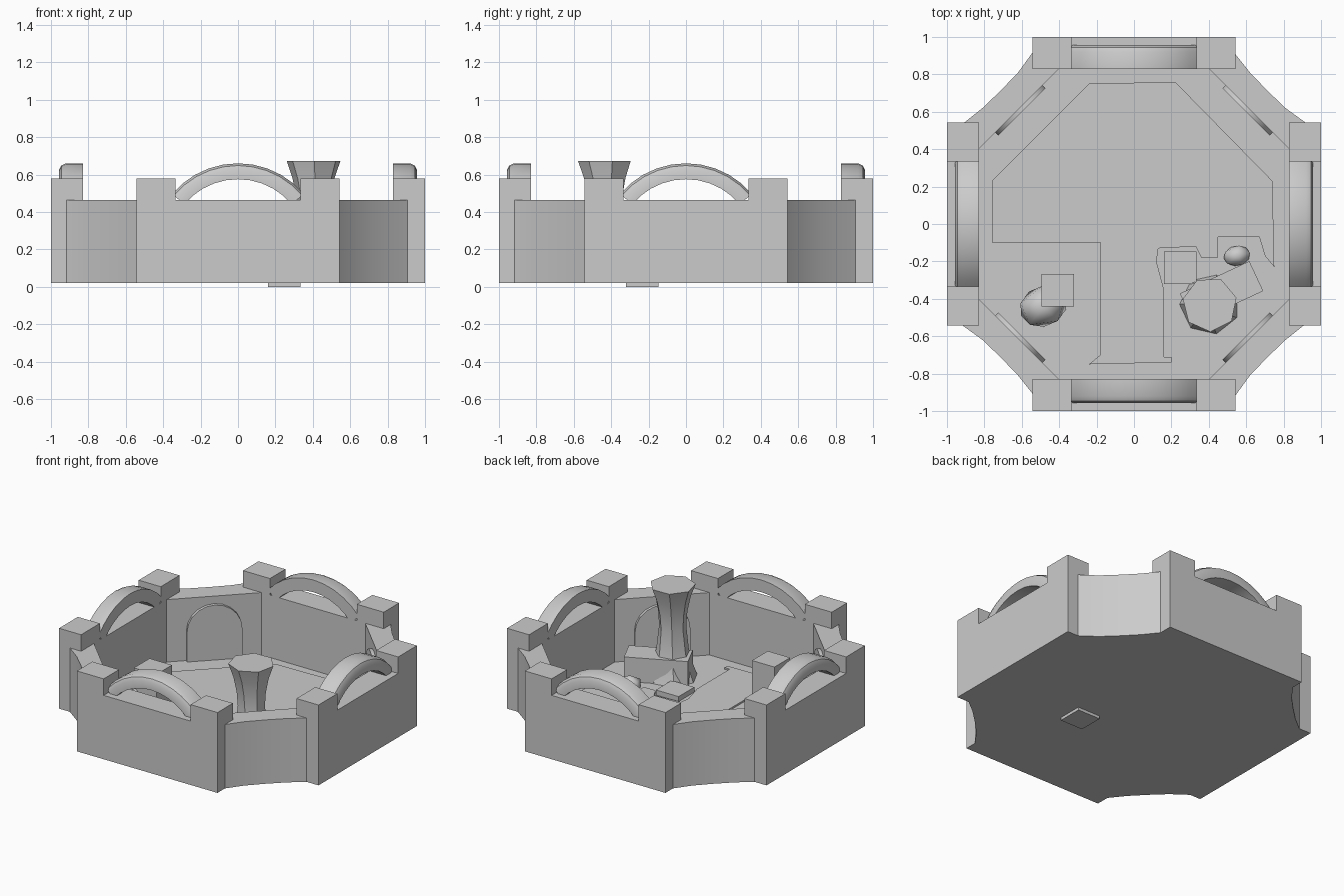
import bpy, bmesh, math
from mathutils import Matrix, Vector

cube = bpy.data.objects.get("Cube")
if cube:
    bpy.data.objects.remove(cube, do_unlink=True)

stone = bpy.data.materials.new("grey_stone")
stone.use_nodes = True
GREY = (0.6, 0.6, 0.6, 1)
stone.diffuse_color = GREY
stone.node_tree.nodes["Principled BSDF"].inputs["Base Color"].default_value = GREY


def finish(name, bm, matrix=None, smooth=None):
    """Turn a bmesh into a named object."""
    if matrix is not None:
        bm.transform(matrix)
    bmesh.ops.recalc_face_normals(bm, faces=bm.faces)
    me = bpy.data.meshes.new(name)
    bm.to_mesh(me)
    bm.free()
    me.materials.append(stone)
    ob = bpy.data.objects.new(name, me)
    bpy.context.collection.objects.link(ob)
    if smooth:
        bpy.ops.object.select_all(action="DESELECT")
        ob.select_set(True)
        bpy.context.view_layer.objects.active = ob
        bpy.ops.object.shade_smooth_by_angle(angle=math.radians(smooth))
    return ob


def prism(name, outline, z0, z1, matrix=None, smooth=None):
    """Extrude a flat outline from z0 to z1."""
    bm = bmesh.new()
    face = bm.faces.new([bm.verts.new((x, y, z0)) for x, y in outline])
    top = bmesh.ops.extrude_face_region(bm, geom=[face])
    verts = [v for v in top["geom"] if isinstance(v, bmesh.types.BMVert)]
    bmesh.ops.translate(bm, verts=verts, vec=(0, 0, z1 - z0))
    return finish(name, bm, matrix, smooth)


def rect(x0, x1, y0, y1):
    return [(x0, y0), (x1, y0), (x1, y1), (x0, y1)]


def loft(name, rings, cap=True, matrix=None, smooth=None):
    """Skin a list of equal rings of points."""
    bm = bmesh.new()
    rows = [[bm.verts.new(p) for p in ring] for ring in rings]
    n = len(rows[0])
    for a, b in zip(rows, rows[1:]):
        for i in range(n):
            j = (i + 1) % n
            bm.faces.new((a[i], a[j], b[j], b[i]))
    if cap:
        bm.faces.new(rows[0])
        bm.faces.new(rows[-1])
    return finish(name, bm, matrix, smooth)


BASE, WALL, PILLAR = 0.02, 0.465, 0.58
SIDES = ["back", "left", "front", "right"]

# Floor slab
corner = [(0.88, 0.54), (0.54, 0.88)]
floor = []
for k in range(4):
    turn = Matrix.Rotation(k * math.pi / 2, 2)
    floor += [tuple(turn @ Vector(p)) for p in corner]
prism("floor", floor, BASE, 0.03)

# Raised paving with an irregular edge
paving = [(-0.24, 0.75), (-0.76, 0.23), (-0.76, -0.1), (-0.18, -0.1), (-0.18, -0.7),
          (-0.24, -0.75), (0.2, -0.74), (0.2, -0.71), (0.16, -0.71), (0.16, -0.35),
          (0.12, -0.2), (0.13, -0.13), (0.33, -0.12), (0.36, -0.18), (0.45, -0.18),
          (0.45, -0.07), (0.67, -0.07), (0.7, -0.17), (0.75, -0.23), (0.74, 0.23),
          (0.22, 0.76)]
prism("paving", paving, 0.025, 0.042)

# Rounded cross-section of the arches: inset from outer radius, depth
R_OUT, R_IN, ARCH_Z = 0.46, 0.375, 0.2
section = [(R_OUT, 0.83), (R_OUT, 0.92), (R_OUT - 0.012, 0.945),
           (R_OUT - 0.035, 0.957), (R_IN, 0.957), (R_IN, 0.83)]

for k, side in enumerate(SIDES):
    turn = Matrix.Rotation(k * math.pi / 2, 4, "Z")

    # Straight wall with its two pillars
    prism(side + "_wall", rect(-0.34, 0.34, 0.83, 1), BASE, WALL, turn)
    for s, end in ((-1, "a"), (1, "b")):
        prism(f"{side}_pillar_{end}", rect(s * 0.335, s * 0.542, 0.83, 1),
              BASE, PILLAR, turn)

    # Arch over the wall
    rings = []
    for i in range(11):
        t = math.radians(-50 + 10 * i)
        rings.append([(r * math.sin(t), d, ARCH_Z + r * math.cos(t)) for r, d in section])
    loft(side + "_arch", rings, True, turn, 35)

    # Corner wall with a hollow outer face
    prism(side + "_corner_wall",
          [(0.4, 0.83), (0.54, 0.83), (0.54, 0.91), (0.62, 0.81), (0.713, 0.713),
           (0.81, 0.62), (0.92, 0.54), (0.83, 0.54), (0.83, 0.4)],
          BASE, WALL, turn, 30)

    # Arched blind door on the inside of the corner wall
    half, spring = 0.178, 0.235
    door = [(-half, BASE), (half, BASE)]
    door += [(half * math.cos(a), spring + half * math.sin(a))
             for a in (math.pi * i / 10 for i in range(11))]
    stand = (turn @ Matrix.Rotation(-math.pi / 4, 4, "Z")
             @ Matrix.Translation((0, 0.875, 0)) @ Matrix.Rotation(math.pi / 2, 4, "X"))
    prism(side + "_door", door, 0, 0.028, stand, 30)


# Broken seven-sided column that flares at both ends
def ring(r, z, n=7, twist=0.0):
    return [(0.405 + r * math.cos(math.tau * i / n + twist),
             -0.43 + r * math.sin(math.tau * i / n + twist), z) for i in range(n)]


profile = [(0.165, 0.02), (0.135, 0.1), (0.105, 0.22), (0.088, 0.38),
           (0.095, 0.48), (0.115, 0.58), (0.147, 0.672)]
loft("broken_column", [ring(r, z, 7, 0.25 + 0.3 * (0.672 - z)) for r, z in profile],
     smooth=40)

# Fallen blocks
prism("long_block", rect(-0.205, 0.205, -0.088, 0.088), BASE, 0.2,
      Matrix.Translation((0.468, -0.365, 0)) @ Matrix.Rotation(math.radians(25), 4, "Z"))
prism("low_block", rect(0.16, 0.335, -0.32, -0.147), 0, 0.065)
prism("tall_block", rect(-0.495, -0.322, -0.44, -0.267), BASE, 0.4)


# Rubble stones
def stone_lump(name, place, size, spin):
    bm = bmesh.new()
    bmesh.ops.create_icosphere(bm, subdivisions=1, radius=1)
    shape = (Matrix.Translation(place) @ Matrix.Rotation(spin, 4, "Z")
             @ Matrix.Diagonal((*size, 1)))
    bm.transform(shape)
    for v in bm.verts:
        v.co.z = max(v.co.z, BASE)
    finish(name, bm, None, 60)


stone_lump("large_stone", (-0.485, -0.44, 0.12), (0.145, 0.12, 0.14), 0.4)
stone_lump("small_stone", (0.55, -0.17, 0.05), (0.08, 0.06, 0.05), 0.2)
